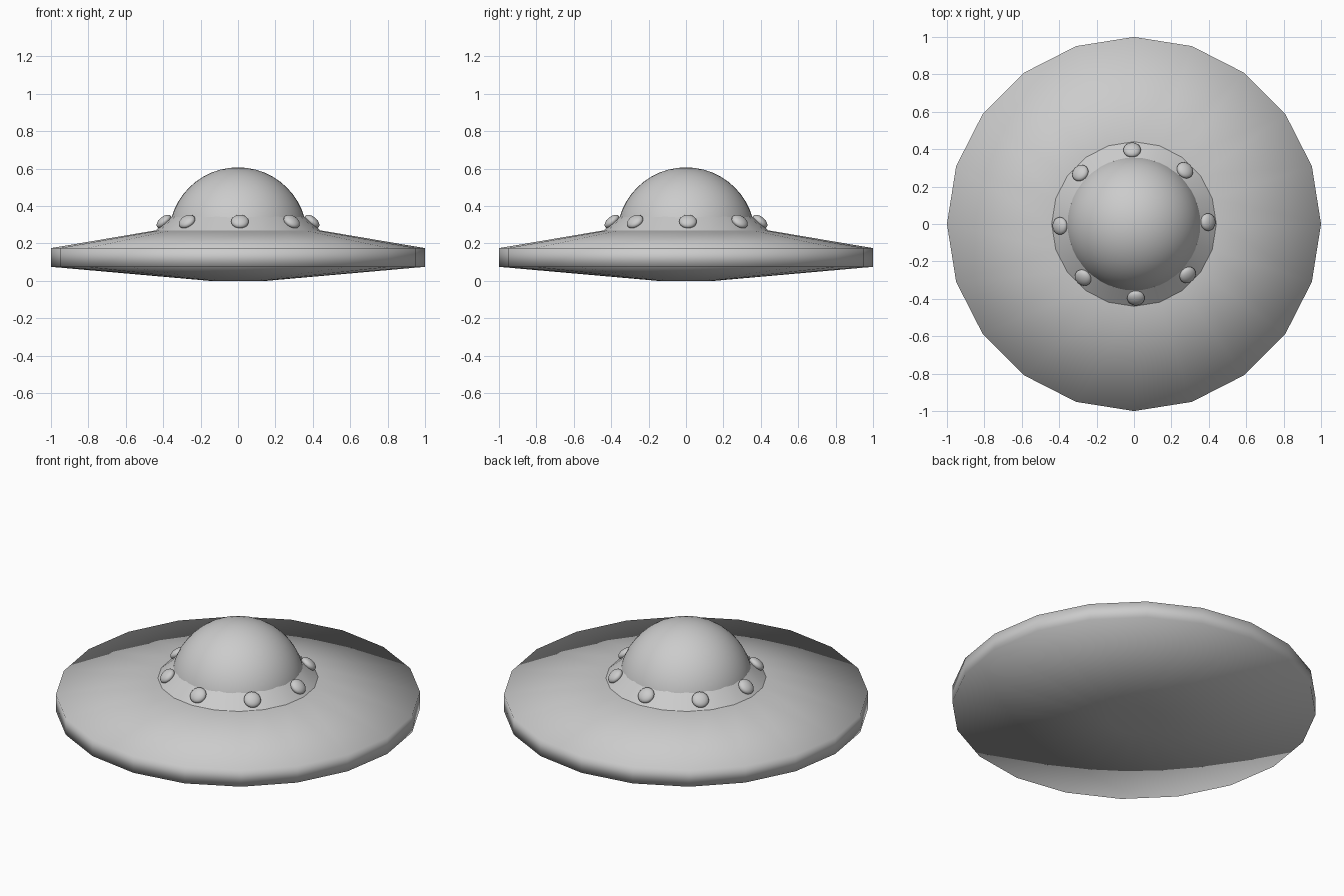
import bpy, bmesh, math
from mathutils import Matrix, Vector

if "Cube" in bpy.data.objects:
    bpy.data.objects.remove(bpy.data.objects["Cube"])

SIDES = 20


def finish(name, bm, angle=None):
    """Turn a bmesh into a smooth shaded object, sharp above the angle if given."""
    bmesh.ops.recalc_face_normals(bm, faces=bm.faces)
    mesh = bpy.data.meshes.new(name)
    bm.to_mesh(mesh)
    bm.free()
    obj = bpy.data.objects.new(name, mesh)
    bpy.context.collection.objects.link(obj)
    bpy.ops.object.select_all(action='DESELECT')
    obj.select_set(True)
    bpy.context.view_layer.objects.active = obj
    if angle is None:
        bpy.ops.object.shade_smooth()
    else:
        bpy.ops.object.shade_smooth_by_angle(angle=math.radians(angle))
    return obj


def lathe(name, profile, angle=None):
    """Revolve (radius, z) points into a capped many-sided solid."""
    bm = bmesh.new()
    rings = []
    for r, z in profile:
        rings.append([bm.verts.new((r * math.cos(a), r * math.sin(a), z))
                      for a in (2 * math.pi * i / SIDES for i in range(SIDES))])
    for low, high in zip(rings, rings[1:]):
        for i in range(SIDES):
            j = (i + 1) % SIDES
            bm.faces.new((low[i], low[j], high[j], high[i]))
    bm.faces.new(rings[0])
    bm.faces.new(rings[-1])
    return finish(name, bm, angle)


# Wide saucer disc with a thin rim, softly shaded
lathe("saucer_body", [(0.15, 0.0), (1.0, 0.075), (1.0, 0.175), (0.44, 0.27)])

# Sloping collar under the dome
lathe("collar", [(0.44, 0.27), (0.353, 0.345)], 40)

# Smooth dome, its lower part sunk into the body
bm = bmesh.new()
bmesh.ops.create_uvsphere(bm, u_segments=48, v_segments=24, radius=0.37,
                          matrix=Matrix.Translation((0, 0, 0.237)))
bmesh.ops.bisect_plane(bm, geom=bm.verts[:] + bm.edges[:] + bm.faces[:],
                       plane_co=(0, 0, 0.26), plane_no=(0, 0, 1), clear_inner=True)
finish("dome", bm)

# Eight flattened lamps seated on the collar slope
slope = Vector((0.075, 0, 0.087))
tilt = Vector((0, 0, 1)).rotation_difference(slope).to_matrix().to_4x4()
for k in range(8):
    turn = Matrix.Rotation(math.radians(45 * k + 1.5), 4, 'Z')
    bm = bmesh.new()
    bmesh.ops.create_uvsphere(
        bm, u_segments=24, v_segments=12, radius=1.0,
        matrix=turn @ Matrix.Translation((0.396, 0, 0.317)) @ tilt
        @ Matrix.Diagonal((0.047, 0.047, 0.026, 1)))
    finish(f"lamp_{k + 1}", bm)
